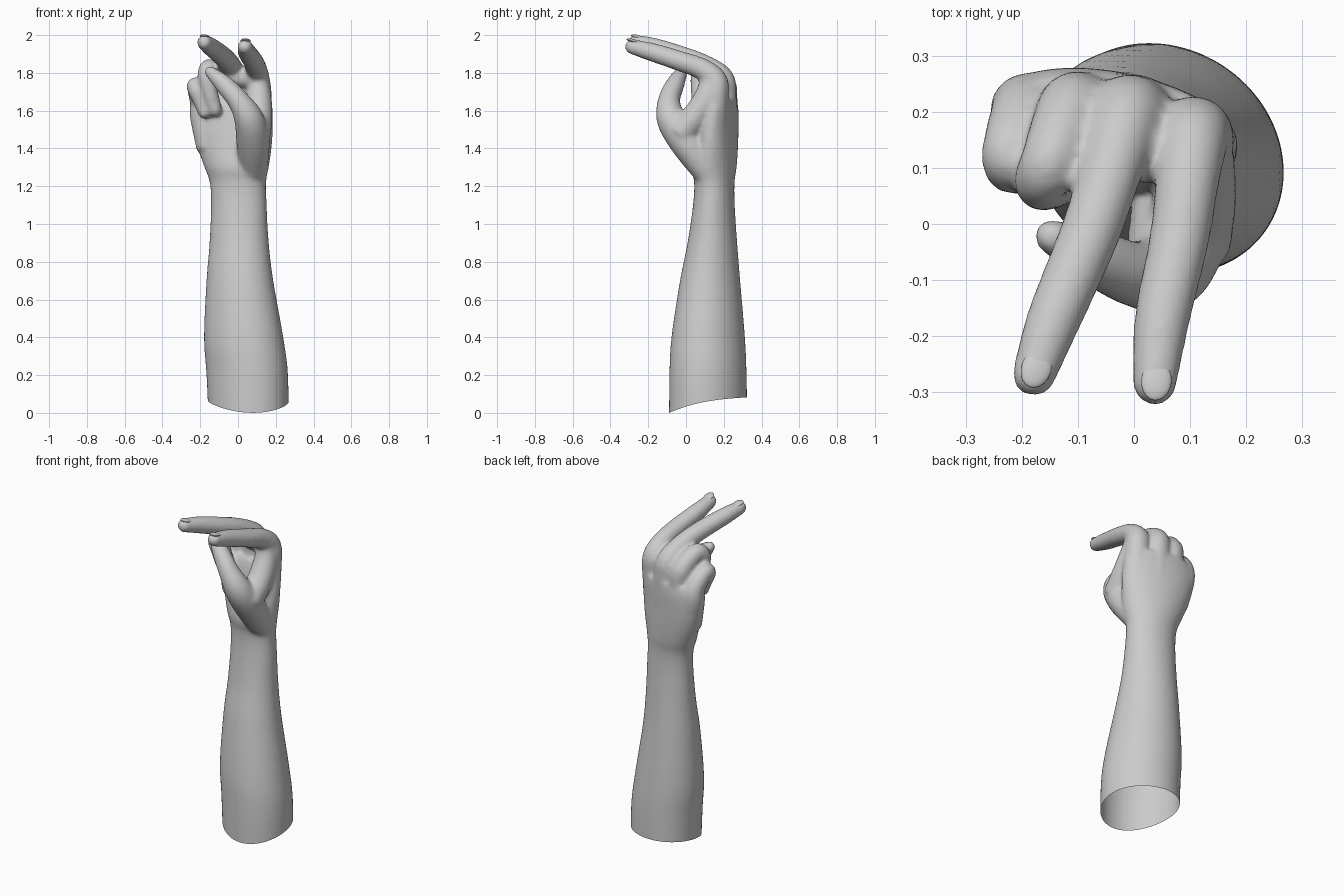
import bpy, bmesh
from math import sin, cos, pi
from mathutils import Vector

if "Cube" in bpy.data.objects:
    bpy.data.objects.remove(bpy.data.objects["Cube"])


def spline(rows, n=6):
    """Catmull-Rom interpolation of rows of numbers."""
    rows = [Vector(r) for r in rows]
    pts = [rows[0]] + rows + [rows[-1]]
    out = []
    for a, b, c, d in zip(pts, pts[1:], pts[2:], pts[3:]):
        for i in range(n):
            t = i / n
            out.append(0.5 * (2 * b + (c - a) * t + (2 * a - 5 * b + 4 * c - d) * t ** 2
                              + (3 * b - a - 3 * c + d) * t ** 3))
    return out + [rows[-1]]


def skin(bm, rings):
    """Closed tube through rings of points."""
    loops = [[bm.verts.new(p) for p in r] for r in rings]
    for a, b in zip(loops, loops[1:]):
        for i in range(len(a)):
            j = (i + 1) % len(a)
            bm.faces.new((a[i], a[j], b[j], b[i]))
    bm.faces.new(loops[0][::-1])
    bm.faces.new(loops[-1])


def digit(bm, rows, sides=20):
    """Round-tipped limb along (x, y, z, radius) points."""
    pts = spline(rows)
    cen = [p.to_3d() for p in pts]
    rad = [p[3] for p in pts]
    d = (cen[-1] - cen[-2]).normalized()
    for k in range(1, 7):
        a = k / 6 * pi / 2 * 0.97
        cen.append(pts[-1].to_3d() + d * pts[-1][3] * sin(a))
        rad.append(pts[-1][3] * cos(a))
    u, old, rings = None, None, []
    for i, c in enumerate(cen):
        t = (cen[min(i + 1, len(cen) - 1)] - cen[max(i - 1, 0)]).normalized()
        u = t.orthogonal().normalized() if u is None else old.rotation_difference(t) @ u
        old = t
        v = t.cross(u)
        rings.append([c + rad[i] * (u * cos(2 * pi * k / sides) + v * sin(2 * pi * k / sides))
                      for k in range(sides)])
    skin(bm, rings)


bm = bmesh.new()

# forearm and palm: z, x min, x max, y min, y max, skew of the ellipse
arm = [(-.1, -.155, .267, -.09, .325, -.12), (.2, -.167, .265, -.088, .321, -.12),
       (.4, -.18, .24, -.077, .312, -.12), (.7, -.167, .187, -.032, .287, -.12),
       (.9, -.151, .163, .008, .271, -.12), (1.1, -.143, .152, .037, .258, -.12),
       (1.22, -.15, .149, .043, .257, -.15), (1.3, -.178, .163, .03, .268, -.22),
       (1.4, -.213, .178, .045, .275, -.3), (1.5, -.24, .185, .06, .278, -.35),
       (1.6, -.25, .185, .08, .278, -.35), (1.66, -.215, .175, .1, .27, -.35)]
rings = []
for z, x0, x1, y0, y1, skew in spline(arm):
    rings.append([Vector(((x0 + x1) / 2 + (x1 - x0) / 2 * cos(a),
                          (y0 + y1) / 2 + (y1 - y0) / 2 * sin(a + skew), z))
                  for a in (2 * pi * k / 40 for k in range(40))])
skin(bm, rings)

# fingers, each starting inside the palm
index = [(.09, .14, 1.4, .07), (.105, .15, 1.65, .074), (.104, .155, 1.755, .067),
         (.096, .085, 1.82, .058), (.08, -.03, 1.862, .054), (.05, -.17, 1.907, .05),
         (.037, -.284, 1.938, .04)]
middle = [(0, .185, 1.5, .08), (-.005, .193, 1.68, .075), (-.015, .187, 1.77, .067),
          (-.04, .1, 1.838, .057), (-.08, -.02, 1.887, .054), (-.143, -.17, 1.937, .049),
          (-.178, -.268, 1.962, .04)]
ring = [(-.08, .19, 1.5, .075), (-.1, .205, 1.68, .068), (-.115, .195, 1.75, .062),
        (-.148, .115, 1.82, .054), (-.165, .075, 1.79, .049), (-.15, .07, 1.7, .045),
        (-.122, .075, 1.605, .038)]
pinky = [(-.15, .18, 1.4, .07), (-.185, .2, 1.57, .07), (-.197, .195, 1.65, .06),
         (-.222, .13, 1.727, .05), (-.222, .1, 1.71, .045), (-.203, .095, 1.66, .04),
         (-.178, .09, 1.59, .034)]
# thumb, the web joining it to the index knuckle, the web between the long fingers
thumb = [(.08, .12, 1.26, .07), (.08, .01, 1.42, .088), (.06, -.075, 1.55, .08),
         (.005, -.09, 1.65, .06), (-.075, -.057, 1.74, .05), (-.147, -.022, 1.805, .032)]
web = [(.095, -.03, 1.48, .08), (.11, .05, 1.57, .073), (.11, .11, 1.67, .068),
       (.105, .13, 1.76, .055)]
finger_web = [(.09, .13, 1.77, .055), (.03, .127, 1.775, .055), (-.03, .13, 1.78, .055)]
for d in (index, middle, ring, pinky, thumb, web, finger_web):
    digit(bm, d)
bmesh.ops.recalc_face_normals(bm, faces=bm.faces)

# fuse everything into one smooth skin
me = bpy.data.meshes.new("arm_and_hand")
bm.to_mesh(me)
bm.free()
hand = bpy.data.objects.new("arm_and_hand", me)
bpy.context.collection.objects.link(hand)
m = hand.modifiers.new("fuse", 'REMESH')
m.mode = 'VOXEL'
m.voxel_size = .01
m = hand.modifiers.new("soften", 'SMOOTH')
m.factor = .5
m.iterations = 12
dg = bpy.context.evaluated_depsgraph_get()
fused = bpy.data.meshes.new_from_object(hand.evaluated_get(dg))
hand.modifiers.clear()

# open, slanted and slightly arched cut at the elbow end
bm = bmesh.new()
bm.from_mesh(fused)
bmesh.ops.bisect_plane(bm, geom=bm.verts[:] + bm.edges[:] + bm.faces[:],
                       plane_co=(0, -.09, 0), plane_no=(0, -.2, 1), clear_inner=True)
for v in bm.verts:
    if v.co.z < .2:
        v.co.z += (1 - v.co.z / .2) * .025 * max(0, 1 - ((v.co.y - .115) / .205) ** 2)
for f in bm.faces:
    f.smooth = True
bm.to_mesh(fused)
bm.free()
hand.data = fused

# finger nails, nearly flush
for name, loc, rot in (("index_nail", (.04, -.28, 1.969), (-.27, 0, -.1)),
                       ("middle_nail", (-.174, -.258, 1.991), (-.25, 0, -.36))):
    bpy.ops.mesh.primitive_uv_sphere_add(segments=20, ring_count=10, location=loc, rotation=rot)
    nail = bpy.context.object
    nail.name = name
    nail.scale = (.027, .036, .01)
    bpy.ops.object.shade_smooth()
